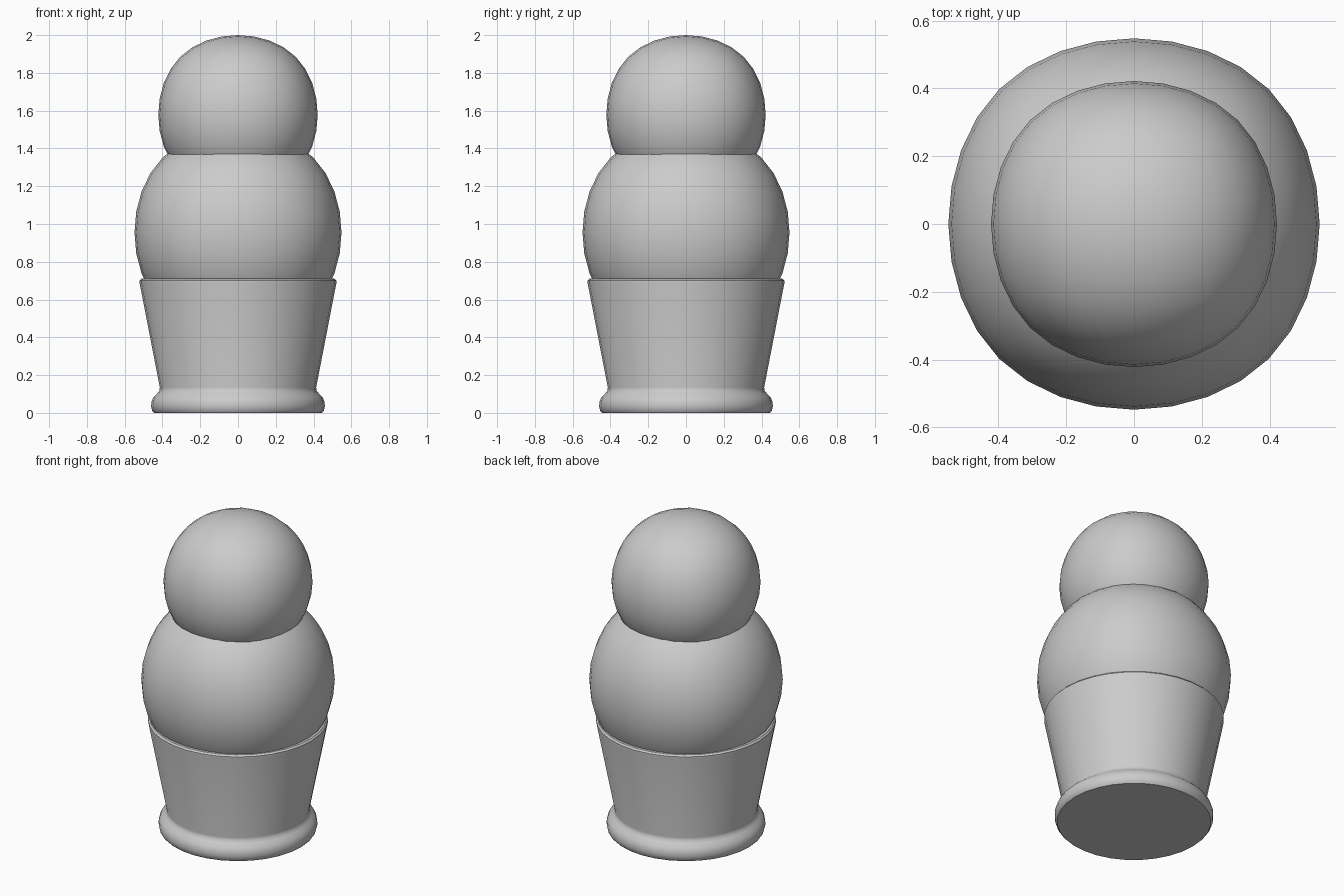
import bpy
import bmesh
import math

cube = bpy.data.objects.get("Cube")
if cube:
    bpy.data.objects.remove(cube, do_unlink=True)

grey = bpy.data.materials.new("plain grey")
grey.use_nodes = True
colour = (0.6, 0.6, 0.6, 1)
grey.diffuse_color = colour
grey.node_tree.nodes["Principled BSDF"].inputs["Base Color"].default_value = colour


def add_object(name, bm):
    bmesh.ops.recalc_face_normals(bm, faces=bm.faces)
    mesh = bpy.data.meshes.new(name)
    bm.to_mesh(mesh)
    bm.free()
    mesh.materials.append(grey)
    obj = bpy.data.objects.new(name, mesh)
    bpy.context.collection.objects.link(obj)
    return obj


def rounded_ball(name, radius, height):
    """A cube smoothed into a ball; the smoothed face centre sits at 0.84 of the half size."""
    bm = bmesh.new()
    bmesh.ops.create_cube(bm, size=2 * radius / 0.8395)
    for face in bm.faces:
        face.smooth = True
    ball = add_object(name, bm)
    ball.location.z = height
    smooth = ball.modifiers.new("Rounding", 'SUBSURF')
    smooth.levels = smooth.render_levels = 3
    return ball


def turned(name, profile, sides):
    """Spin a closed profile of (radius, height) points, which starts and ends on the axis."""
    bm = bmesh.new()
    verts = [bm.verts.new((r, 0, z)) for r, z in profile]
    edges = [bm.edges.new(pair) for pair in zip(verts, verts[1:])]
    bmesh.ops.spin(bm, geom=verts + edges, cent=(0, 0, 0), axis=(0, 0, 1),
                   angle=math.tau, steps=sides, use_merge=True)
    bmesh.ops.remove_doubles(bm, verts=bm.verts, dist=0.0005)
    return add_object(name, bm)


# Two stacked balls
rounded_ball("lower_ball", 0.548, 0.955)
rounded_ball("upper_ball", 0.422, 1.578)

# Tapered cup with a rounded foot and a soft rim
cup = turned("cup", [
    (0, 0), (0.445, 0), (0.455, 0.012), (0.46, 0.035), (0.458, 0.06),
    (0.448, 0.083), (0.428, 0.103), (0.416, 0.118), (0.414, 0.135),
    (0.521, 0.688), (0.521, 0.7), (0.512, 0.71), (0.49, 0.712), (0.45, 0.7), (0, 0.7),
], 32)
bpy.context.view_layer.objects.active = cup
cup.select_set(True)
bpy.ops.object.shade_smooth_by_angle(angle=math.radians(40))
